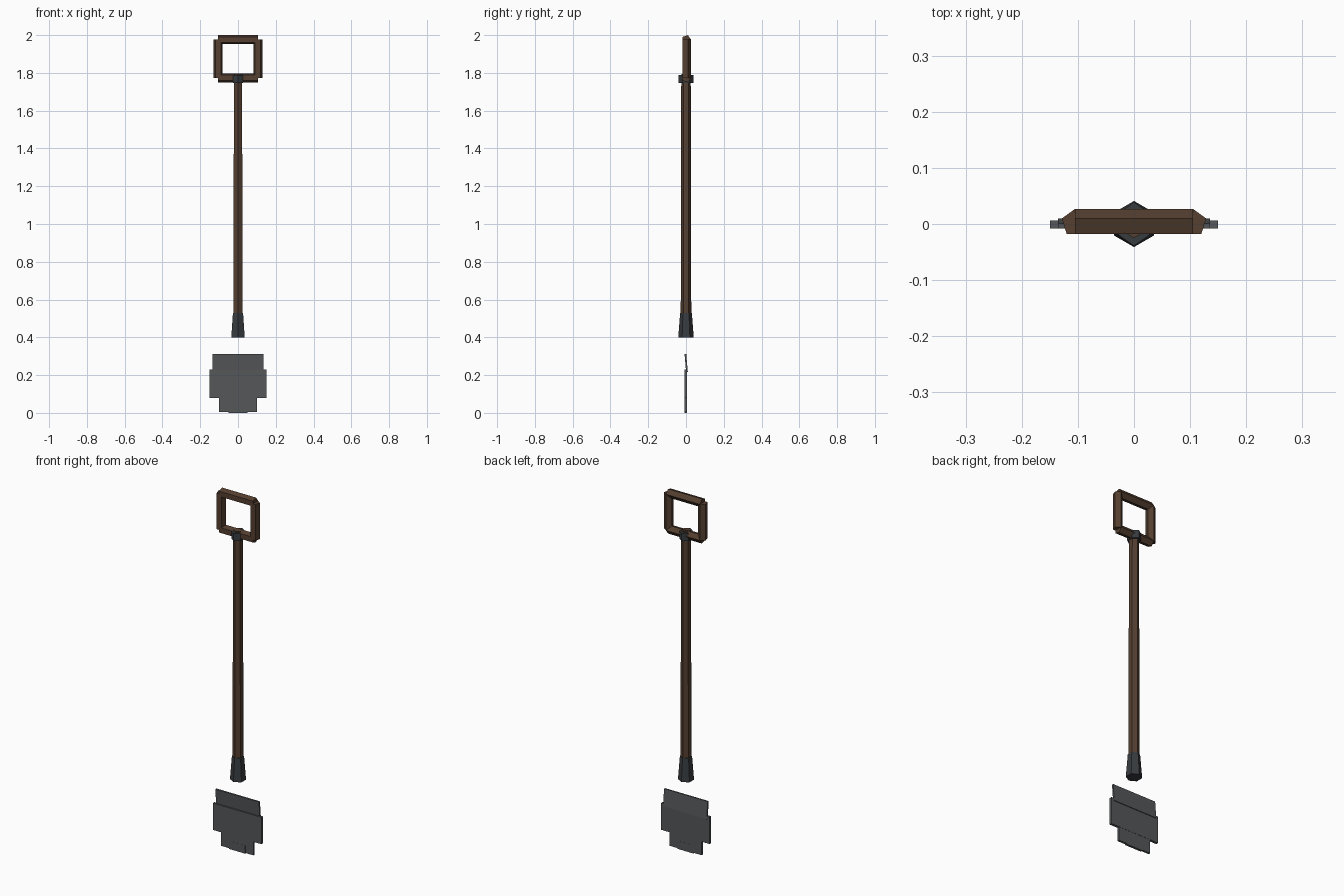
import bpy, math
from mathutils import Vector, Matrix

if "Cube" in bpy.data.objects:
    bpy.data.objects.remove(bpy.data.objects["Cube"])


def material(name, rgb):
    m = bpy.data.materials.new(name)
    m.diffuse_color = (*rgb, 1)
    m.use_nodes = True
    m.node_tree.nodes["Principled BSDF"].inputs["Base Color"].default_value = m.diffuse_color
    return m


wood = material("wood", (0.09, 0.05, 0.03))
iron = material("iron", (0.04, 0.045, 0.05))
steel = material("steel", (0.09, 0.095, 0.1))


def prism(name, a, b, sides, r1, r2, mat, squash=1):
    """Tapered prism from a to b with its first corner pointing to +y."""
    a, b = Vector(a), Vector(b)
    bpy.ops.mesh.primitive_cone_add(vertices=sides, radius1=r1, radius2=r2,
                                    depth=(b - a).length)
    o = bpy.context.object
    o.name = name
    axis = (b - a).normalized()
    up = Vector((0, 1, 0))
    rot = Matrix((up.cross(axis), up, axis)).transposed().to_4x4()
    o.data.transform(Matrix.Translation((a + b) / 2) @ rot
                     @ Matrix.Diagonal((squash, 1, 1, 1)))
    o.data.materials.append(mat)
    return o


def plate(name, half_x, z0, z1, thick, y=0, tilt=0):
    bpy.ops.mesh.primitive_cube_add(size=1, location=(0, y, (z0 + z1) / 2),
                                    rotation=(tilt, 0, 0))
    o = bpy.context.object
    o.name = name
    o.scale = (2 * half_x, thick, z1 - z0)
    o.data.materials.append(steel)


# Shaft with its iron socket and collar
prism("shaft", (0, 0, 0.50), (0, 0, 1.795), 6, 0.028, 0.025, wood)
prism("socket", (0, 0, 0.40), (0, 0, 0.53), 6, 0.041, 0.031, iron)
prism("collar", (0, 0, 1.747), (0, 0, 1.79), 6, 0.039, 0.039, iron, 0.82)

# Square grip of four five-sided bars
gx, low, high, gy, gr = 0.105, 1.774, 1.976, 0.002, 0.025
prism("grip_top", (-gx, gy, high), (gx, gy, high), 5, gr, gr, wood)
prism("grip_bottom", (-gx, gy, low), (gx, gy, low), 5, gr, gr, wood)
for side, s in (("left", -1), ("right", 1)):
    prism("grip_" + side, (s * gx, gy, low), (s * gx, gy, high), 5, gr, gr, wood)

# Stepped blade, the top plate leaning forward
plate("blade_middle", 0.15, 0.08, 0.23, 0.014, -0.001)
plate("blade_top", 0.135, 0.215, 0.312, 0.009, 0.001, math.radians(5))
plate("blade_lower", 0.10, 0.004, 0.09, 0.012, -0.001)
plate("blade_tip", 0.05, 0.0, 0.045, 0.013, -0.001)
